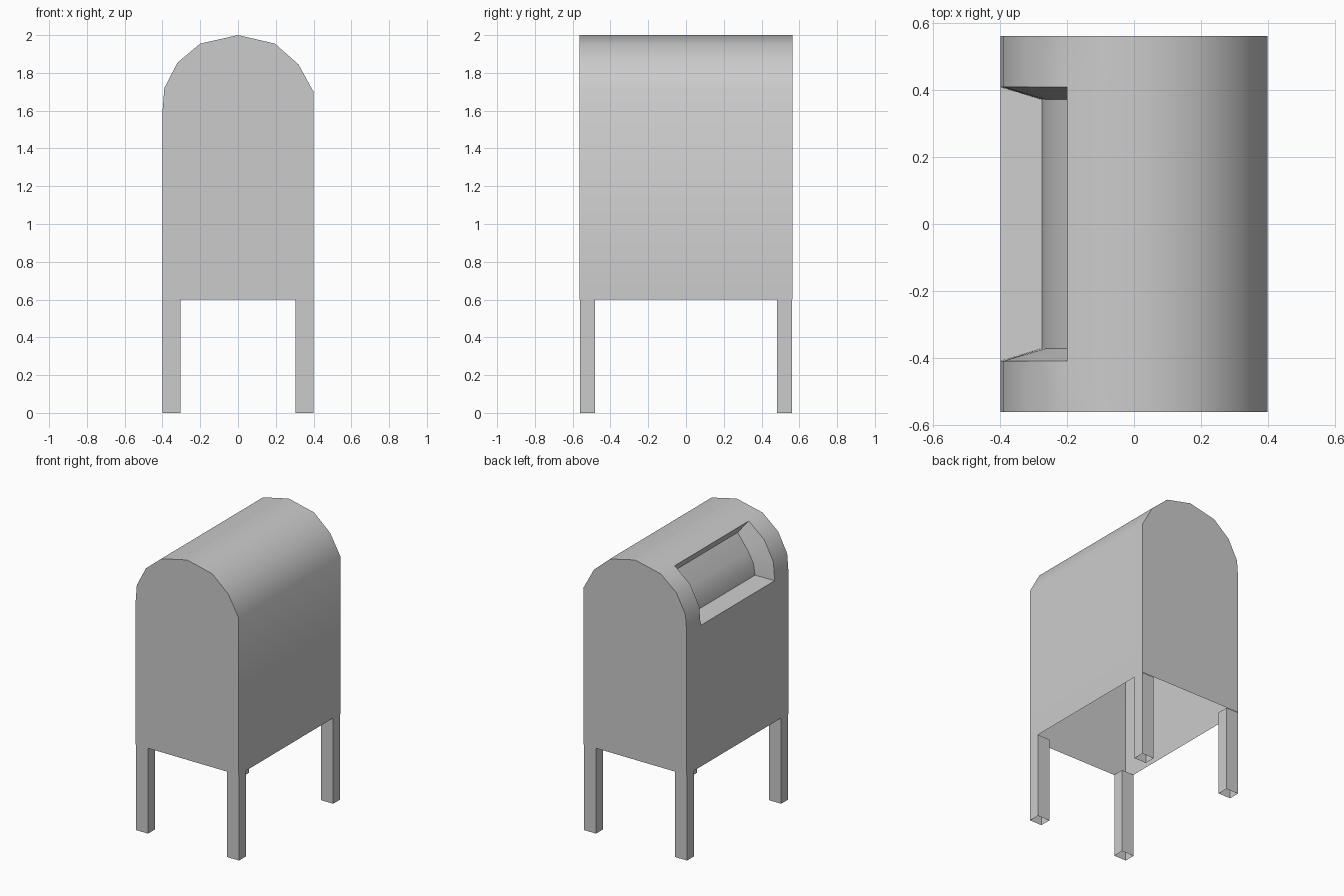
import bpy, bmesh

if "Cube" in bpy.data.objects:
    bpy.data.objects.remove(bpy.data.objects["Cube"])

HALF_D = 0.563           # half depth of the box
SLOT_Y, PANEL_Y = 0.41, 0.372

# Arched outline, right foot over the top to left foot (x, z)
PROFILE = [(0.4, 0.6), (0.4, 1.70), (0.32, 1.845), (0.195, 1.955), (0, 2.0),
           (-0.2, 1.955), (-0.32, 1.855), (-0.39, 1.72), (-0.4, 1.59), (-0.4, 0.6)]
SLOT_START, SLOT_END = 5, 8      # outline points spanned by the opening
# Sunken panel inside the opening, top to bottom
PANEL = [(-0.14, 1.873), (-0.22, 1.765), (-0.262, 1.69), (-0.275, 1.61)]


def finish(bm, name):
    bmesh.ops.remove_doubles(bm, verts=bm.verts, dist=0.0005)
    bmesh.ops.recalc_face_normals(bm, faces=bm.faces)
    mesh = bpy.data.meshes.new(name)
    bm.to_mesh(mesh)
    bm.free()
    obj = bpy.data.objects.new(name, mesh)
    bpy.context.collection.objects.link(obj)
    return obj


def face(bm, points):
    bm.faces.new([bm.verts.new(p) for p in points])


def at(point, y):
    return (point[0], y, point[1])


# Box shell, open underneath, with the mail opening left out
bm = bmesh.new()
bands = [-HALF_D, -SLOT_Y, SLOT_Y, HALF_D]
for i, (a, b) in enumerate(zip(PROFILE, PROFILE[1:])):
    for j, (y0, y1) in enumerate(zip(bands, bands[1:])):
        if not (j == 1 and SLOT_START <= i < SLOT_END):
            face(bm, [at(a, y0), at(a, y1), at(b, y1), at(b, y0)])
for y in (-HALF_D, HALF_D):
    face(bm, [at(p, y) for p in PROFILE])

# Recess: curved panel, sloping end walls, top lip and bottom ledge
rim = PROFILE[SLOT_START:SLOT_END + 1]
for i in range(3):
    a, b = PANEL[i], PANEL[i + 1]
    face(bm, [at(a, -PANEL_Y), at(a, PANEL_Y), at(b, PANEL_Y), at(b, -PANEL_Y)])
    for s in (-1, 1):
        face(bm, [at(rim[i], s * SLOT_Y), at(rim[i + 1], s * SLOT_Y),
                  at(b, s * PANEL_Y), at(a, s * PANEL_Y)])
for k in (0, 3):
    face(bm, [at(rim[k], -SLOT_Y), at(rim[k], SLOT_Y),
              at(PANEL[k], PANEL_Y), at(PANEL[k], -PANEL_Y)])
body = finish(bm, "box_body")

bpy.context.view_layer.objects.active = body
body.select_set(True)
bpy.ops.object.shade_smooth_by_angle(angle=0.61)

# Four hollow square legs, open at both ends
for sy, end in ((-1, "front"), (1, "back")):
    for sx, side in ((-1, "left"), (1, "right")):
        bm = bmesh.new()
        ring = [(sx * 0.4, sy * 0.56), (sx * 0.305, sy * 0.56),
                (sx * 0.305, sy * 0.482), (sx * 0.4, sy * 0.482)]
        for a, b in zip(ring, ring[1:] + ring[:1]):
            face(bm, [(*a, 0), (*b, 0), (*b, 0.6), (*a, 0.6)])
        finish(bm, f"{end}_{side}_leg")
